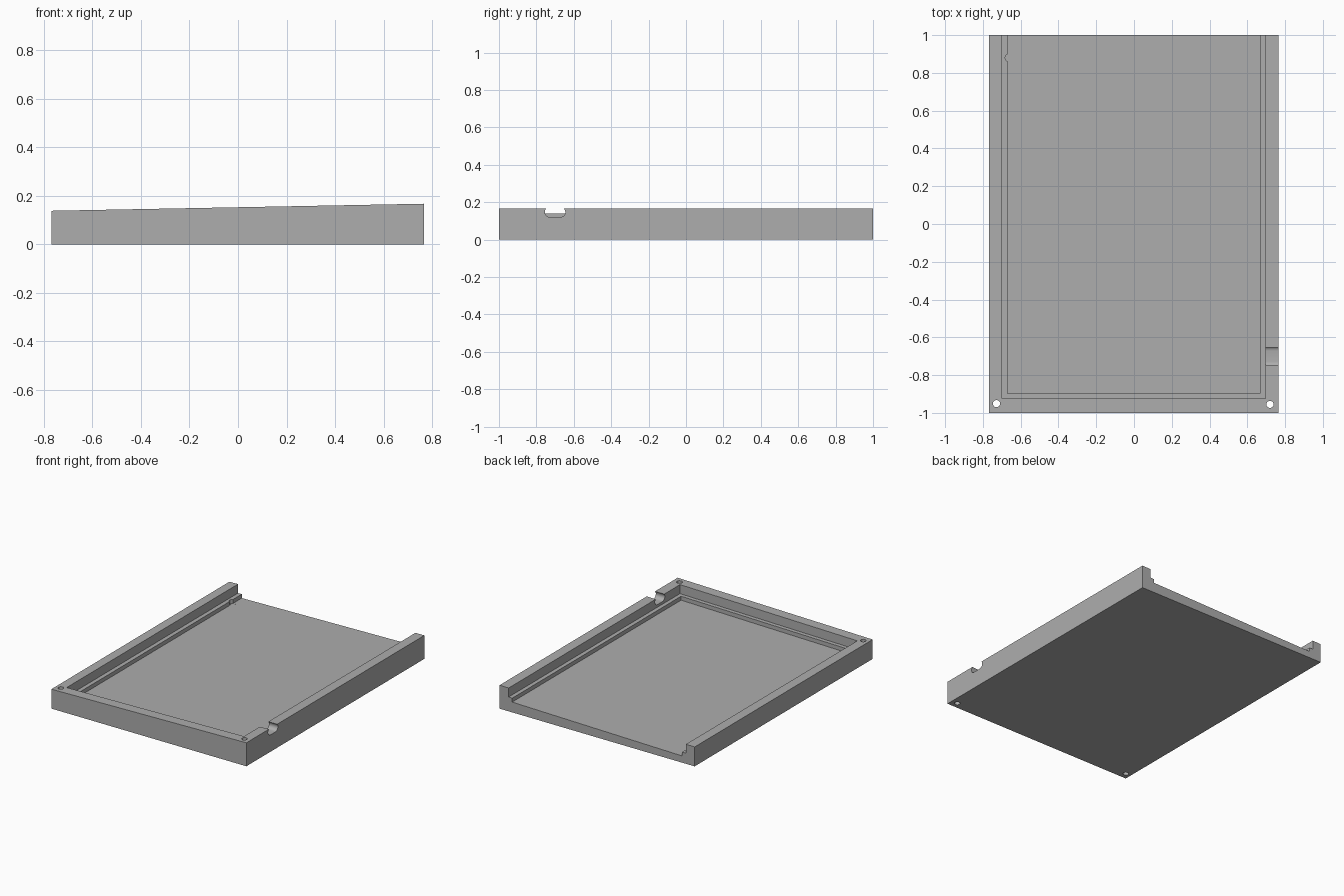
import bpy, bmesh, math
from mathutils import Matrix

if "Cube" in bpy.data.objects:
    bpy.data.objects.remove(bpy.data.objects["Cube"])

X0, X1 = -0.768, 0.766           # outer side walls
Z_LEFT, Z_RIGHT = 0.138, 0.167   # sloping rim heights


def rim(x):
    """Height of the tilted top plane at x."""
    return Z_LEFT + (Z_RIGHT - Z_LEFT) * (x - X0) / (X1 - X0)


def finish(name, bm):
    bmesh.ops.recalc_face_normals(bm, faces=bm.faces)
    me = bpy.data.meshes.new(name)
    bm.to_mesh(me)
    bm.free()
    ob = bpy.data.objects.new(name, me)
    bpy.context.collection.objects.link(ob)
    return ob


def block(name, x0, x1, y0, y1, bottom, top):
    """Box whose bottom and top heights are functions of x."""
    bm = bmesh.new()
    bmesh.ops.create_cube(bm, size=1)
    for v in bm.verts:
        x = x1 if v.co.x > 0 else x0
        y = y1 if v.co.y > 0 else y0
        v.co = (x, y, top(x) if v.co.z > 0 else bottom(x))
    return finish(name, bm)


def cylinder(name, x, y, z, r, depth):
    bm = bmesh.new()
    bmesh.ops.create_cone(bm, cap_ends=True, segments=32, radius1=r, radius2=r,
                          depth=depth, matrix=Matrix.Translation((x, y, z)))
    return finish(name, bm)


def slot(name, x0, x1, yc, zc, half, r):
    """Stadium-shaped bar running along x."""
    bm = bmesh.new()
    ring = []
    for side in (1, -1):
        for i in range(13):
            a = math.pi * i / 12 - math.pi / 2
            ring.append((yc + side * (half + r * math.cos(a)), zc + side * r * math.sin(a)))
    face = bm.faces.new([bm.verts.new((x0, y, z)) for y, z in ring])
    ext = bmesh.ops.extrude_face_region(bm, geom=[face])
    moved = [g for g in ext["geom"] if isinstance(g, bmesh.types.BMVert)]
    bmesh.ops.translate(bm, vec=(x1 - x0, 0, 0), verts=moved)
    return finish(name, bm)


# Tray body with a sloping rim
tray = block("tray", X0, X1, -1, 1, lambda x: 0, rim)

cutters = [
    # Upper recess, open at the back
    block("upper_recess", -0.70, 0.695, -0.925, 1.1,
          lambda x: rim(x) - 0.064, lambda x: rim(x) + 0.1),
    # Deeper recess that leaves a narrow ledge
    block("lower_recess", -0.67, 0.667, -0.897, 1.2,
          lambda x: rim(x) - 0.092, lambda x: rim(x) + 0.15),
    # Through holes in the front corners
    cylinder("left_hole", -0.728, -0.951, 0.1, 0.019, 0.6),
    cylinder("right_hole", 0.72, -0.955, 0.1, 0.019, 0.6),
    # Small round nick in the left ledge
    cylinder("ledge_nick", -0.661, 0.88, rim(-0.66) + 0.108, 0.021, 0.4),
    # Cable slot through the right wall
    slot("cable_slot", 0.68, 0.9, -0.70, 0.147, 0.028, 0.027),
]

for cutter in cutters:
    mod = tray.modifiers.new(cutter.name, 'BOOLEAN')
    mod.operation, mod.solver, mod.object = 'DIFFERENCE', 'EXACT', cutter

# Bake the cuts and remove the cutters
bpy.context.view_layer.update()
graph = bpy.context.evaluated_depsgraph_get()
cut_mesh = bpy.data.meshes.new_from_object(tray.evaluated_get(graph))
tray.modifiers.clear()
tray.data = cut_mesh
for cutter in cutters:
    bpy.data.objects.remove(cutter)

# Plain grey plastic
grey = bpy.data.materials.new("grey")
grey.diffuse_color = (0.42, 0.42, 0.42, 1)
grey.use_nodes = True
grey.node_tree.nodes["Principled BSDF"].inputs["Base Color"].default_value = grey.diffuse_color
tray.data.materials.clear()
tray.data.materials.append(grey)
for p in tray.data.polygons:
    p.material_index = 0

bpy.context.view_layer.objects.active = tray
tray.select_set(True)
bpy.ops.object.shade_smooth_by_angle(angle=math.radians(30))
